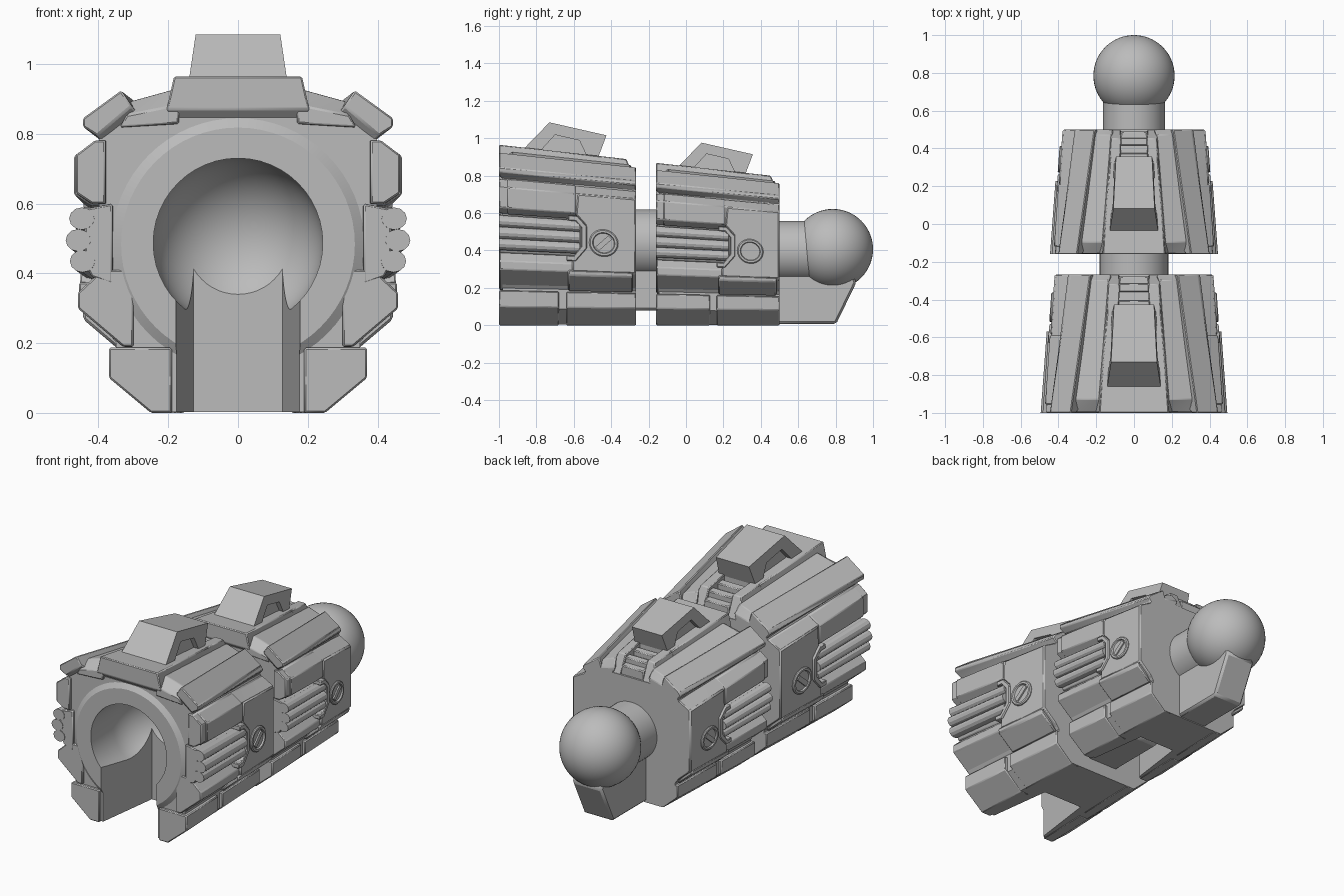
import bpy, bmesh, math
from mathutils import Vector

cube = bpy.data.objects.get("Cube")
if cube:
    bpy.data.objects.remove(cube, do_unlink=True)

grey = bpy.data.materials.new("plain_grey")
grey.use_nodes = True
grey.diffuse_color = (0.5, 0.5, 0.5, 1)
grey.node_tree.nodes["Principled BSDF"].inputs["Base Color"].default_value = (0.5, 0.5, 0.5, 1)

LENGTH = 0.733         # length of one armour shell before scaling
place = {"y": 0.0, "s": 1.0, "tag": ""}


def taper(v):
    """Narrow the shell toward its rear, more strongly near the top."""
    t = min(max(v.y / LENGTH, 0), 1)
    high = min(max((v.z - 0.74) / 0.16, 0), 1)
    return Vector((v.x * (1 - t * (0.11 + 0.2 * high)), v.y, v.z * (1 - 0.085 * t)))


def finish(name, bm, tapered=True, bevel=0.0):
    bmesh.ops.remove_doubles(bm, verts=bm.verts, dist=1e-5)
    bmesh.ops.recalc_face_normals(bm, faces=bm.faces)
    for v in bm.verts:
        p = taper(v.co) if tapered else v.co
        v.co = p * place["s"] + Vector((0, place["y"], 0))
    bmesh.ops.connect_verts_nonplanar(bm, angle_limit=math.radians(6), faces=bm.faces)
    mesh = bpy.data.meshes.new(name)
    bm.to_mesh(mesh)
    bm.free()
    mesh.materials.append(grey)
    obj = bpy.data.objects.new(place["tag"] + name, mesh)
    bpy.context.collection.objects.link(obj)
    smooth(mesh)
    if bevel:
        mod = obj.modifiers.new("bevel", "BEVEL")
        mod.width, mod.segments, mod.limit_method = bevel, 1, "ANGLE"
    return obj


def smooth(mesh):
    mesh.polygons.foreach_set("use_smooth", [True] * len(mesh.polygons))
    mesh.set_sharp_from_angle(angle=math.radians(24))


def loft(bm, a, b):
    """Closed solid between two matching outlines."""
    va, vb = [bm.verts.new(p) for p in a], [bm.verts.new(p) for p in b]
    n = len(va)
    bm.faces.new(va[::-1])
    bm.faces.new(vb)
    for i in range(n):
        j = (i + 1) % n
        bm.faces.new((va[i], va[j], vb[j], vb[i]))


def level(x, z):
    return 0


def along(name, pts, y0, y1, centre=False, front=level, back=level, bevel=0.005):
    """Run an x-z profile along y; front and back give how far each end is cut back."""
    bm = bmesh.new()
    if centre:
        shapes = [pts + [(-x, z) for x, z in reversed(pts)]]
    else:
        shapes = [[(s * x, z) for x, z in pts] for s in (1, -1)]
    for shape in shapes:
        loft(bm, [(x, y0 + max(0, front(abs(x), z)), z) for x, z in shape],
             [(x, y1 - max(0, back(abs(x), z)), z) for x, z in shape])
    return finish(name, bm, bevel=bevel)


def across(name, pts, x0, x1, lean=0, tapered=True, bevel=0.005):
    """Push a y-z outline out sideways; x0 = None makes one piece across the middle."""
    bm = bmesh.new()
    low = min(z for _, z in pts)
    edge = lambda s, x: [(s * (x - lean * (z - low)), y, z) for y, z in pts]
    if x0 is None:
        loft(bm, edge(-1, x1), edge(1, x1))
    else:
        for s in (1, -1):
            loft(bm, edge(s, x0), edge(s, x1))
    return finish(name, bm, tapered, bevel)


def spin(bm, pts, z, y=0, side=0, steps=48):
    """Turn (distance, radius) points about the y axis, or the x axis if side is given."""
    rings = []
    for d, r in pts:
        ring = []
        for i in range(steps):
            a = 2 * math.pi * i / steps
            u, w = r * math.cos(a), r * math.sin(a)
            ring.append(bm.verts.new((side * d, y + u, z + w) if side else (u, y + d, z + w)))
        rings.append(ring)
    for p, q in zip(rings, rings[1:]):
        for i in range(steps):
            j = (i + 1) % steps
            bm.faces.new((p[i], p[j], q[j], q[i]))
    for ring, (_, r) in ((rings[0], pts[0]), (rings[-1], pts[-1])):
        if r > 1e-4:
            bm.faces.new(ring)


def arc(r, centre, start, end, n=16):
    angles = [math.radians(start + (end - start) * i / n) for i in range(n + 1)]
    return [(centre - r * math.cos(a), max(r * math.sin(a), 1e-6)) for a in angles]


def carve(obj, cutters):
    for c in cutters:
        mod = obj.modifiers.new("cut", "BOOLEAN")
        mod.operation, mod.solver, mod.object = "DIFFERENCE", "EXACT", c
    dg = bpy.context.evaluated_depsgraph_get()
    dg.update()
    mesh = bpy.data.meshes.new_from_object(obj.evaluated_get(dg))
    obj.modifiers.clear()
    obj.data = mesh
    smooth(mesh)


def segment(tag, y, s, fin_bottom):
    place.update(tag=tag, y=y, s=s)

    # Core shell and socket rim, hollowed by a ball socket and a fin slot
    core = along("core_shell", [(0.25, 0.003), (0.35, 0.09), (0.35, 0.2), (0.40, 0.27), (0.40, 0.74),
                 (0.40, 0.79), (0.33, 0.845), (0.2, 0.848)], 0.018, LENGTH, True, bevel=0)
    bm = bmesh.new()
    spin(bm, [(0, 0.335), (0.018, 0.362), (0.12, 0.362)], 0.483, steps=64)
    rim = finish("socket_rim", bm, False)
    bm = bmesh.new()
    spin(bm, [(-0.1, 0.243)] + arc(0.243, 0.2, 90, 180), 0.487)
    socket = finish("socket_cutter", bm, False)
    bm = bmesh.new()
    loft(bm, *([(-w, d, -0.1), (w, d, -0.1), (w, d, 0.45), (-w, d, 0.45)]
               for w, d in ((0.185, -0.05), (0.127, 0.393))))
    slot = finish("slot_cutter", bm, False)
    for obj in (core, rim):
        carve(obj, (socket, slot))
    for c in (socket, slot):
        bpy.data.objects.remove(c, do_unlink=True)

    # Strips between spine and rails, with sloped front ends
    along("valley_strips", [(0.17, 0.83), (0.17, 0.885), (0.19, 0.935), (0.32, 0.9), (0.32, 0.855), (0.34, 0.82)],
          0.005, LENGTH, front=lambda x, z: 0.065 if z > 0.89 else 0,
          back=lambda x, z: 0.03 if z > 0.89 else 0)

    # Bottom cheeks
    cheek = [(0.19, 0), (0.25, 0), (0.37, 0.1), (0.37, 0.187), (0.19, 0.187)]
    along("front_cheeks", cheek, 0, 0.32)
    along("rear_cheeks", cheek, 0.36, LENGTH)

    # Lower flanks with a raised rear plate
    along("lower_flanks", [(0.3, 0.19), (0.33, 0.19), (0.46, 0.3), (0.46, 0.345), (0.39, 0.41), (0.3, 0.41)],
          0.004, LENGTH)
    along("flank_plates", [(0.35, 0.2), (0.36, 0.188), (0.47, 0.28), (0.472, 0.31), (0.44, 0.31)],
          0.37, 0.715, bevel=0.01)

    # Upper flanks, their raised plates and the shoulder rails
    along("upper_flanks", [(0.38, 0.6), (0.42, 0.6), (0.465, 0.63), (0.465, 0.74), (0.41, 0.782), (0.38, 0.782)],
          0, LENGTH)
    along("upper_flank_plates", [(0.38, 0.597), (0.425, 0.597), (0.474, 0.63), (0.474, 0.74), (0.415, 0.784),
          (0.38, 0.784)], 0.045, 0.41)
    along("shoulder_rails", [(0.38, 0.765), (0.405, 0.795), (0.445, 0.82), (0.445, 0.845), (0.335, 0.925),
          (0.305, 0.88), (0.28, 0.848)], 0, LENGTH, front=lambda x, z: 1.2 * (0.88 - 0.6 * x - 0.8 * z))

    # Rear side panels with an angular collar around the pipes
    across("side_panels", [(0.42, 0.74), (0.41, 0.62), (0.46, 0.565), (0.46, 0.44), (0.39, 0.36), (0.39, 0.3),
           (LENGTH, 0.3), (LENGTH, 0.74)], 0.36, 0.472, bevel=0.008)
    across("pipe_collars", [(0.37, 0.615), (0.42, 0.615), (0.47, 0.56), (0.47, 0.435), (0.41, 0.36), (0.36, 0.36),
           (0.36, 0.39), (0.40, 0.39), (0.44, 0.445), (0.44, 0.55), (0.41, 0.585), (0.37, 0.585)],
           0.38, 0.482, bevel=0.004)
    along("pipe_beds", [(0.36, 0.37), (0.42, 0.39), (0.44, 0.43), (0.44, 0.585), (0.36, 0.6)], 0.003, 0.44)
    for i, (x, z) in enumerate(((0.446, 0.435), (0.458, 0.495), (0.448, 0.557))):
        circle = [(x + 0.036 * math.cos(k * math.pi / 6), z + 0.032 * math.sin(k * math.pi / 6))
                  for k in range(12)]
        along(f"side_pipes_{i + 1}", circle, 0, 0.43, bevel=0)

    # Slotted bolts
    bm = bmesh.new()
    for side in (1, -1):
        spin(bm, [(0.44, 0.078), (0.478, 0.078), (0.484, 0.072), (0.484, 0.06), (0.474, 0.056),
                  (0.474, 1e-6)], 0.47, 0.56, side, 24)
    finish("bolt_rings", bm)
    across("bolt_bars", [(0.56 + dy, 0.47 + dz) for dy, dz in
           ((-0.045, -0.025), (-0.025, -0.045), (0.045, 0.025), (0.025, 0.045))], 0.46, 0.483, bevel=0)

    # Spine plate with a stepped channel behind the handle
    along("spine_plate", [(0.21, 0.835), (0.205, 0.87), (0.184, 0.965)], 0, 0.53, True,
          front=lambda x, z: 0.87 - z)
    along("spine_edges", [(0.1, 0.84), (0.205, 0.84), (0.184, 0.965), (0.105, 0.965)],
          0.52, LENGTH, back=lambda x, z: 0.8 * (z - 0.9))
    along("spine_channel", [(0.11, 0.84), (0.11, 0.91)], 0.52, LENGTH - 0.01, True)
    for i, y0 in enumerate((0.55, 0.64)):
        along(f"spine_step_{i + 1}", [(0.11, 0.85), (0.11, 0.945)], y0, y0 + 0.045, True)

    # Handle on top
    across("handle", [(0.13, 0.955), (0.27, 1.12), (0.575, 1.088), (0.53, 0.955), (0.47, 0.955),
           (0.43, 1.04), (0.30, 1.055), (0.22, 0.955)], None, 0.151, 0.085, bevel=0)
    across("handle_core", [(0.17, 0.955), (0.28, 1.1), (0.54, 1.07), (0.51, 0.955)], None, 0.115, 0.1, bevel=0)

    # Neck, ball and stop fin
    bm = bmesh.new()
    spin(bm, [(LENGTH - 0.1, 0.182), (1.0, 0.182)], 0.438)
    finish("neck", bm, False)
    bm = bmesh.new()
    spin(bm, arc(0.239, 1.05, 0, 180, 28), 0.452)
    finish("joint_ball", bm, False)
    across("stop_fin", [(0.68, fin_bottom), (1.07, fin_bottom), (1.19, 0.255), (1.1, 0.44), (0.68, 0.44)],
           None, 0.105, tapered=False, bevel=0.012)


segment("front_", -1.0, 1.0, 0.08)
segment("rear_", -0.16, 0.9, 0.008)
